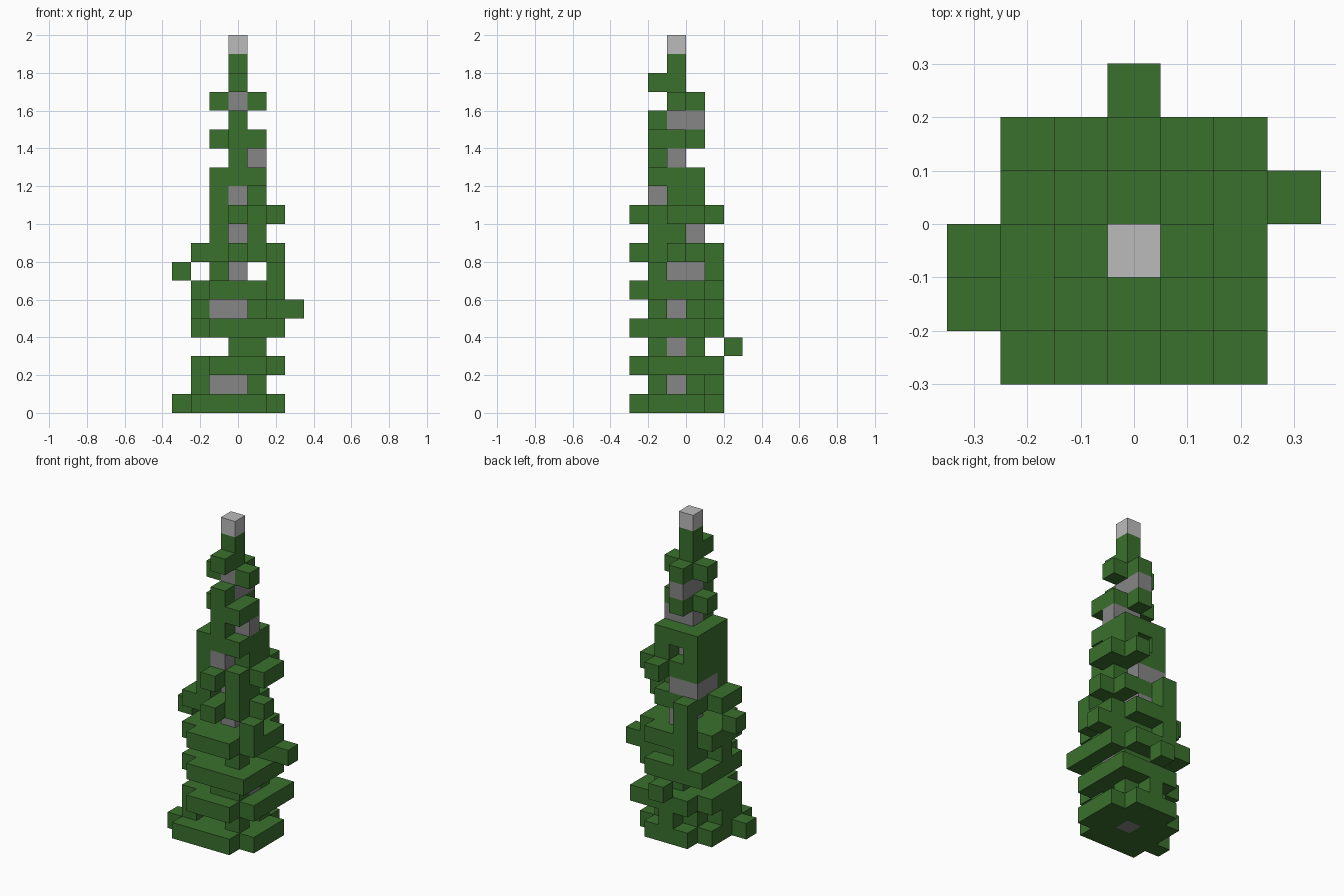
import bpy, bmesh
from mathutils import Vector

cube = bpy.data.objects.get("Cube")
if cube:
    bpy.data.objects.remove(cube, do_unlink=True)

CELL = 0.1
TRUNK_TOP = 17
cells = {}  # block position, counted from the trunk axis, to its kind


def fill(kind, level, places):
    """Put blocks on one level, leaving wood that is already there."""
    for x, y in places:
        cells.setdefault((x, y, level), kind)


def round_pad(reach):
    """A square of blocks around the trunk with its corners left off."""
    span = range(-reach, reach + 1)
    return [(x, y) for x in span for y in span if abs(x) + abs(y) < 2 * reach]


def square_pad(reach):
    span = range(-reach, reach + 1)
    return [(x, y) for x in span for y in span]


# Trunk and its bare side branches
for level in range(TRUNK_TOP):
    fill("wood", level, [(0, 0)])
for level, side in ((1, (-1, 0)), (3, (1, 0)), (5, (-1, 0)), (7, (0, 1)),
                    (11, (0, -1)), (13, (1, 0)), (15, (0, 1))):
    fill("wood", level, [side])
fill("wood", 9, [(0, 1), (-1, 0), (-1, 1)])

# Wide lower tiers of foliage
for level in range(0, 8, 2):
    fill("leaf", level, round_pad(2))
fill("leaf", 0, [(-2, -2), (-3, -1)])
fill("leaf", 2, [(2, 2)])
fill("leaf", 4, [(2, -2), (-2, 2)])

# Narrow upper tiers of foliage
for level in range(8, 14, 2):
    fill("leaf", level, square_pad(1))
fill("leaf", 8, [(0, -2), (-2, -1), (-2, 0), (2, 0), (-1, 2)])
fill("leaf", 10, [(0, -2), (2, 0), (2, 1), (1, 2)])
fill("leaf", 14, round_pad(1) + [(1, -1)])
fill("leaf", 16, [(-1, 0), (1, 0), (0, 1)])

# Loose sprigs between the tiers
fill("leaf", 1, [(-2, -1), (1, -1), (-2, 0), (-1, 1), (0, 1), (1, 1), (0, 2)])
fill("leaf", 3, [(0, -1), (1, -1), (0, 1), (1, 1), (0, 3)])
fill("leaf", 5, [(1, -1), (-2, 0), (-1, 2)] + [(x, 1) for x in range(-1, 4)])
fill("leaf", 7, [(2, -1), (-3, 0), (-1, 2)])
fill("leaf", 9, [(-1, -1), (1, -1), (1, 0)])
fill("leaf", 11, [(-1, -1), (-1, 0), (1, 0), (-1, 1), (1, 1)])
for level in (13, 15, TRUNK_TOP):
    fill("leaf", level, [(0, -1)])

# Leafy spire and pale tip
for level in (TRUNK_TOP, TRUNK_TOP + 1):
    fill("leaf", level, [(0, 0)])
fill("tip", TRUNK_TOP + 2, [(0, 0)])


def make_material(name, color):
    mat = bpy.data.materials.new(name)
    mat.use_nodes = True
    mat.diffuse_color = color
    mat.node_tree.nodes["Principled BSDF"].inputs["Base Color"].default_value = color
    return mat


def build_part(name, kind, mat):
    """Join the open sides of every block of one kind into one mesh."""
    bm = bmesh.new()
    offset = Vector((0, -CELL / 2, CELL / 2))
    for cell, found in cells.items():
        if found != kind:
            continue
        center = Vector(cell) * CELL + offset
        for axis in range(3):
            for sign in (-1, 1):
                beside = list(cell)
                beside[axis] += sign
                if tuple(beside) in cells:
                    continue
                corners = []
                for u, v in ((-1, -1), (1, -1), (1, 1), (-1, 1)):
                    p = center.copy()
                    p[axis] += sign * CELL / 2
                    p[(axis + 1) % 3] += u * CELL / 2
                    p[(axis + 2) % 3] += v * CELL / 2
                    corners.append(bm.verts.new(p))
                bm.faces.new(corners if sign > 0 else corners[::-1])
    bmesh.ops.remove_doubles(bm, verts=bm.verts, dist=CELL / 100)
    mesh = bpy.data.meshes.new(name)
    bm.to_mesh(mesh)
    bm.free()
    mesh.materials.append(mat)
    bpy.context.collection.objects.link(bpy.data.objects.new(name, mesh))


build_part("foliage", "leaf", make_material("leaf green", (0.042, 0.162, 0.026, 1)))
build_part("trunk", "wood", make_material("bark grey", (0.24, 0.24, 0.24, 1)))
build_part("tree_tip", "tip", make_material("pale grey", (0.5, 0.5, 0.5, 1)))
